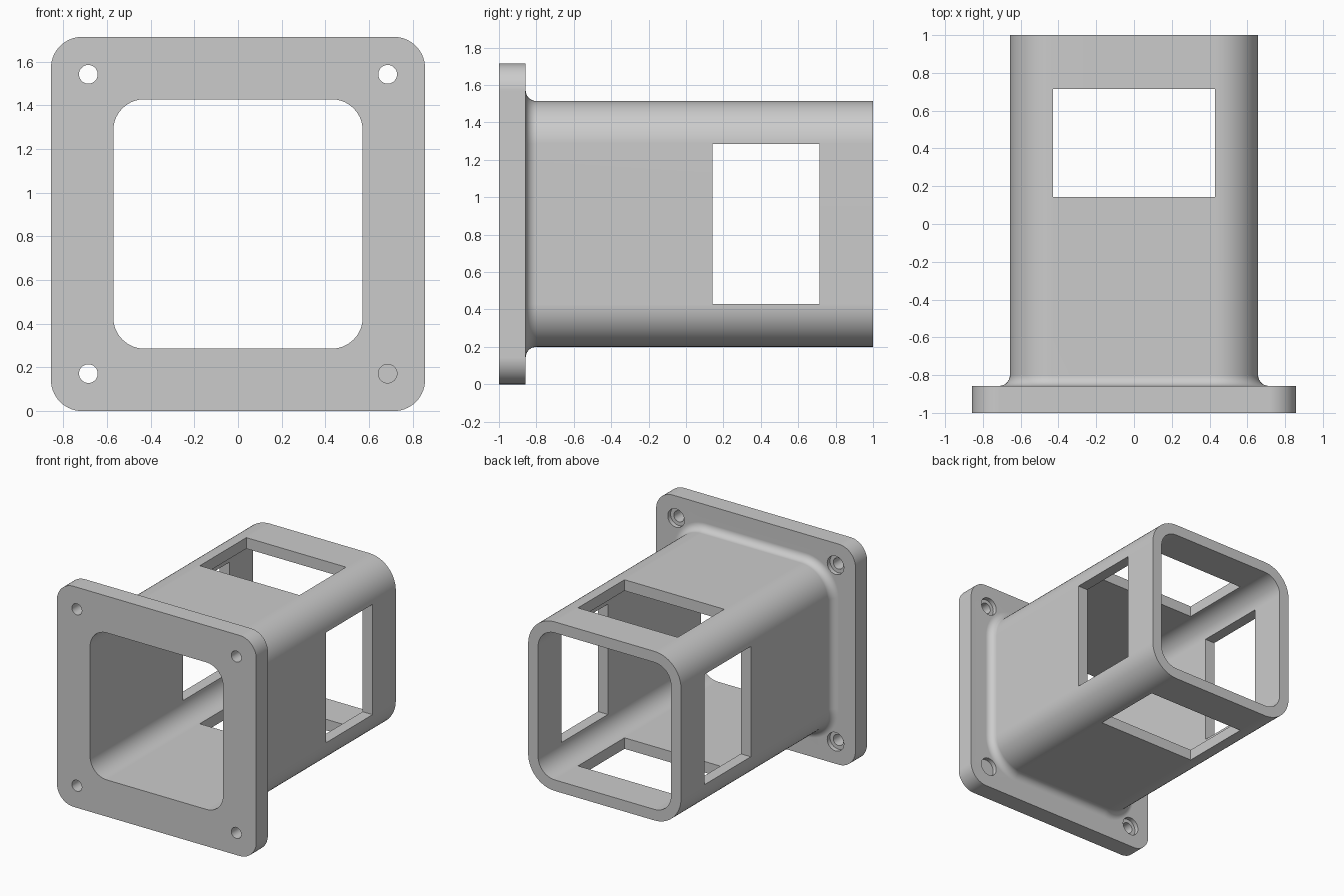
import bpy, bmesh, math
from mathutils import Matrix

cube = bpy.data.objects.get("Cube")
if cube:
    bpy.data.objects.remove(cube, do_unlink=True)

MM = 2 / 70            # one design unit; the part is 70 units long
MID_Z = 30 * MM        # height of the tube axis
CORNER_STEPS = 14
FILLET_STEPS = 8

grey = bpy.data.materials.new("light grey")
grey.use_nodes = True
grey.diffuse_color = (0.6, 0.6, 0.6, 1)
grey.node_tree.nodes["Principled BSDF"].inputs["Base Color"].default_value = (0.6, 0.6, 0.6, 1)


def finish(bm, name):
    bmesh.ops.recalc_face_normals(bm, faces=bm.faces)
    mesh = bpy.data.meshes.new(name)
    bm.to_mesh(mesh)
    bm.free()
    mesh.materials.append(grey)
    obj = bpy.data.objects.new(name, mesh)
    bpy.context.collection.objects.link(obj)
    return obj


def rounded_square(bm, half, radius, y):
    """Ring of vertices: a square with rounded corners at depth y."""
    ring = []
    for corner in range(4):
        mid = math.radians(45 + 90 * corner)
        cx = math.copysign(half - radius, math.cos(mid))
        cz = math.copysign(half - radius, math.sin(mid))
        for i in range(CORNER_STEPS + 1):
            a = math.pi / 2 * (corner + i / CORNER_STEPS)
            ring.append(bm.verts.new(((cx + radius * math.cos(a)) * MM, y * MM,
                                      (cz + radius * math.sin(a)) * MM + MID_Z)))
    return ring


def cut(target, bm):
    """Subtract a shape from the target."""
    cutter = finish(bm, "cutter")
    cutter.hide_render = True
    mod = target.modifiers.new("cut", "BOOLEAN")
    mod.operation = "DIFFERENCE"
    mod.solver = "EXACT"
    mod.object = cutter
    bpy.context.view_layer.objects.active = target
    bpy.ops.object.modifier_apply(modifier=mod.name)
    bpy.data.objects.remove(cutter, do_unlink=True)


# Flange, fillet and square tube lofted as one closed section: half width, corner radius, depth
section = [(20, 5, -35), (30, 5, -35), (30, 5, -30)]
for i in range(FILLET_STEPS + 1):
    a = math.pi / 2 * i / FILLET_STEPS
    grow = 2 - 2 * math.sin(a)
    section.append((23 + grow, 8 + grow, -28 - 2 * math.cos(a)))
section += [(23, 8, 35), (20, 5, 35)]

bm = bmesh.new()
rings = [rounded_square(bm, *s) for s in section]
for k, ring in enumerate(rings):
    after = rings[(k + 1) % len(rings)]
    for i in range(len(ring)):
        j = (i + 1) % len(ring)
        bm.faces.new((ring[i], ring[j], after[j], after[i]))
body = finish(bm, "flanged_square_tube")

# Windows through the side walls, then through the top and bottom walls
for size in ((60, 20, 30), (30, 20, 60)):
    bm = bmesh.new()
    bmesh.ops.create_cube(bm, size=1)
    bmesh.ops.scale(bm, vec=[s * MM for s in size], verts=bm.verts)
    bmesh.ops.translate(bm, vec=(0, 15 * MM, MID_Z), verts=bm.verts)
    cut(body, bm)

# Screw holes, counterbored from the back of the flange
for radius, centre_y, depth in ((1.5, -32.5, 10), (2.5, -28.7, 5)):
    bm = bmesh.new()
    for sx in (-1, 1):
        for sz in (-1, 1):
            place = Matrix.Translation((sx * 24 * MM, centre_y * MM, MID_Z + sz * 24 * MM))
            bmesh.ops.create_cone(bm, cap_ends=True, segments=32, radius1=radius * MM,
                                  radius2=radius * MM, depth=depth * MM,
                                  matrix=place @ Matrix.Rotation(math.pi / 2, 4, "X"))
    cut(body, bm)

# Smooth curves with crisp edges and flat walls
bpy.ops.object.select_all(action="DESELECT")
body.select_set(True)
bpy.context.view_layer.objects.active = body
bpy.ops.object.shade_smooth_by_angle(angle=math.radians(30))
weighted = body.modifiers.new("flat walls", "WEIGHTED_NORMAL")
weighted.keep_sharp = True
